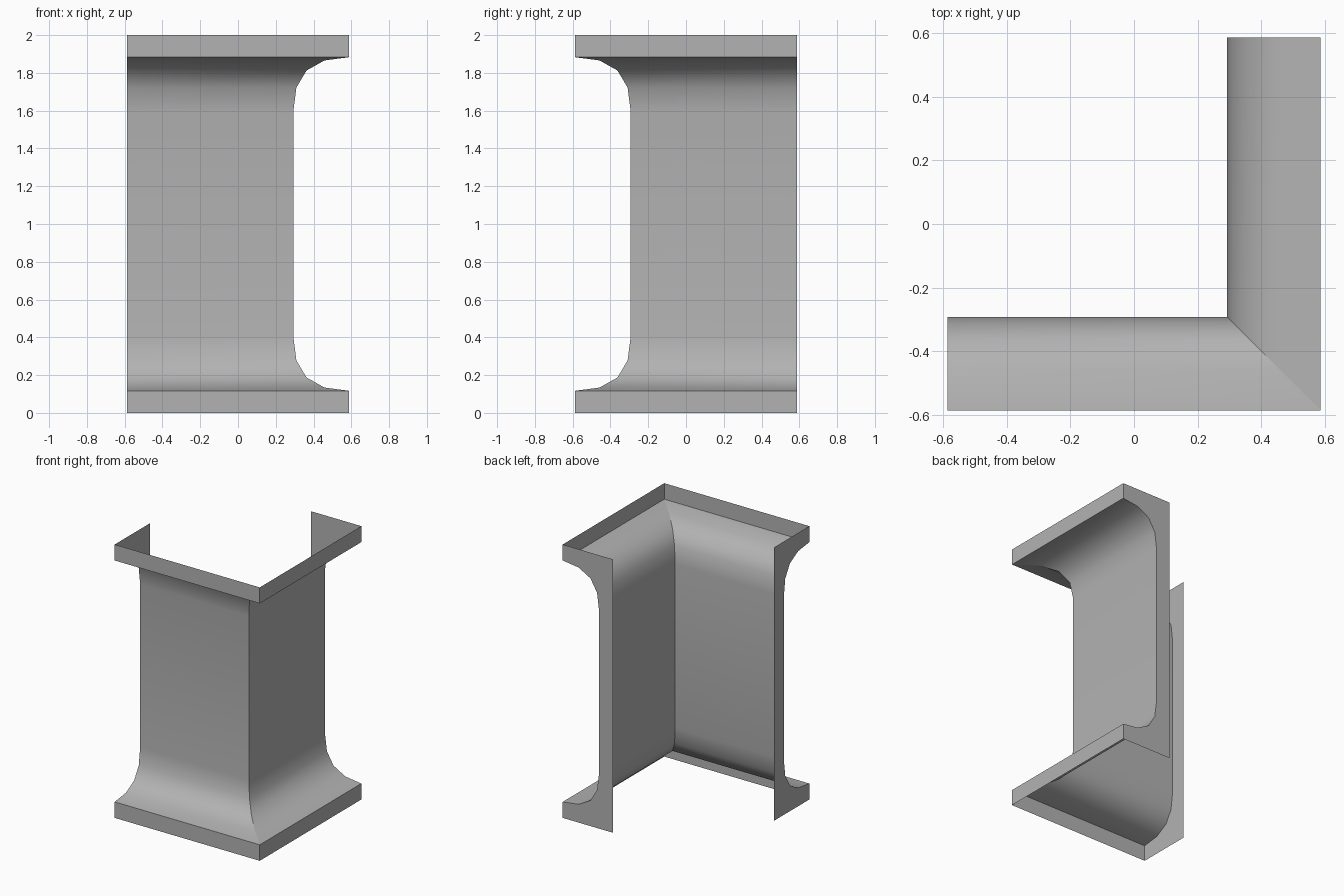
import bpy, bmesh, math

if "Cube" in bpy.data.objects:
    bpy.data.objects.remove(bpy.data.objects["Cube"])

R = 0.587      # outer reach of the bands
BACK = 0.18    # rear edge of the end panels
# lower half of the wall profile: (distance from centre, z)
lower = [(R, 0.0), (R, 0.117), (0.458, 0.134), (0.363, 0.187),
         (0.309, 0.278), (0.293, 0.403)]
profile = lower + [(d, 2.0 - z) for d, z in reversed(lower)]

bm = bmesh.new()
# three stations of the sweep: left end, mitred corner, back end
left = [bm.verts.new((-R, -d, z)) for d, z in profile]
corner = [bm.verts.new((d, -d, z)) for d, z in profile]
back = [bm.verts.new((d, R, z)) for d, z in profile]

# open coved wall shell, wrapping the corner
for a, b in ((left, corner), (corner, back)):
    for i in range(len(profile) - 1):
        bm.faces.new((a[i], b[i], b[i + 1], a[i + 1]))

# flat end panels, reaching behind the wall
panel = [bm.verts.new((-R, -BACK, z)) for z in (2.0, 0.0)]
bm.faces.new(left + panel)
panel = [bm.verts.new((BACK, R, z)) for z in (2.0, 0.0)]
bm.faces.new(list(reversed(back + panel)))

mesh = bpy.data.meshes.new("corner_wall")
bm.to_mesh(mesh)
bm.free()
wall = bpy.data.objects.new("corner_wall", mesh)
bpy.context.collection.objects.link(wall)

# smooth coves, sharp band edges
bpy.context.view_layer.objects.active = wall
wall.select_set(True)
bpy.ops.object.shade_smooth_by_angle(angle=math.radians(35))

# crisp mitre along the whole corner
for e in mesh.edges:
    if all(abs(mesh.vertices[v].co.x + mesh.vertices[v].co.y) < 1e-4 for v in e.vertices):
        e.use_edge_sharp = True

# darker grey surface
mat = bpy.data.materials.new("dark_grey")
mat.diffuse_color = (0.45, 0.45, 0.45, 1.0)
mat.use_nodes = True
mat.node_tree.nodes["Principled BSDF"].inputs["Base Color"].default_value = mat.diffuse_color
mesh.materials.append(mat)
